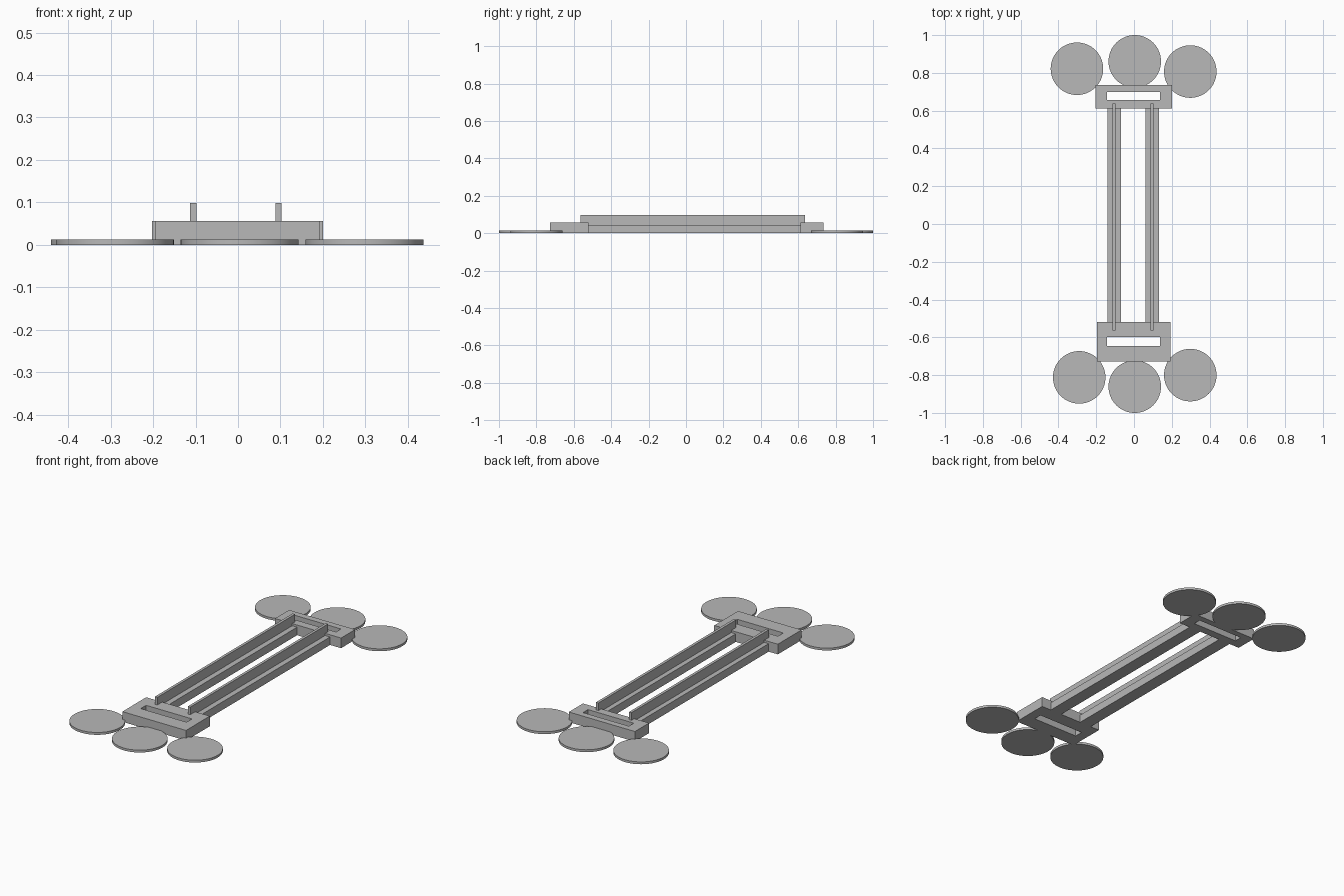
import bpy
import bmesh
import math

cube = bpy.data.objects.get("Cube")
if cube:
    bpy.data.objects.remove(cube, do_unlink=True)

# One plain grey for every part
grey = bpy.data.materials.new("light_grey")
grey.use_nodes = True
colour = (0.48, 0.48, 0.48, 1)
grey.diffuse_color = colour
grey.node_tree.nodes["Principled BSDF"].inputs["Base Color"].default_value = colour


def finish(name, bm):
    bmesh.ops.recalc_face_normals(bm, faces=bm.faces)
    mesh = bpy.data.meshes.new(name)
    bm.to_mesh(mesh)
    bm.free()
    mesh.materials.append(grey)
    obj = bpy.data.objects.new(name, mesh)
    bpy.context.collection.objects.link(obj)
    return obj


def box(name, x, y, z):
    bm = bmesh.new()
    bmesh.ops.create_cube(bm, size=1)
    for v in bm.verts:
        for axis, (low, high) in enumerate((x, y, z)):
            v.co[axis] = low if v.co[axis] < 0 else high
    return finish(name, bm)


def slotted_plate(name, outer, slot, height):
    """Rectangular block with a slot cut right through it."""
    bm = bmesh.new()
    rings = []
    for x0, x1, y0, y1 in (outer, slot):
        rings.append([bm.verts.new((x, y, 0)) for x, y in
                      ((x0, y0), (x1, y0), (x1, y1), (x0, y1))])
    out, inn = rings
    for i in range(4):
        j = (i + 1) % 4
        bm.faces.new((out[i], out[j], inn[j], inn[i]))
    top = bmesh.ops.extrude_face_region(bm, geom=bm.faces[:], use_keep_orig=True)
    for v in top["geom"]:
        if isinstance(v, bmesh.types.BMVert):
            v.co.z = height
    return finish(name, bm)


def disc(name, x, y, radius=0.139, height=0.013):
    bm = bmesh.new()
    bmesh.ops.create_cone(bm, cap_ends=True, segments=64, radius1=radius,
                          radius2=radius, depth=height)
    bmesh.ops.translate(bm, vec=(x, y, height / 2), verts=bm.verts)
    obj = finish(name, bm)
    bpy.ops.object.select_all(action="DESELECT")
    obj.select_set(True)
    bpy.context.view_layer.objects.active = obj
    bpy.ops.object.shade_smooth_by_angle(angle=math.radians(30))


# End plates
slotted_plate("front_plate", (-0.196, 0.192, -0.727, -0.52),
              (-0.142, 0.138, -0.645, -0.598), 0.056)
slotted_plate("back_plate", (-0.203, 0.2, 0.612, 0.735),
              (-0.142, 0.138, 0.657, 0.7), 0.056)

# Two long rails, each carrying a thin upright fin
for side, x in (("right", -0.104), ("left", 0.097)):
    box(side + "_rail", (x - 0.036, x + 0.036), (-0.52, 0.612), (0, 0.044))
    box(side + "_fin", (x - 0.009, x + 0.006), (-0.563, 0.637), (0.044, 0.098))

# Fans of three flat pads at either end
pads = {
    "front_right_pad": (-0.29, -0.812),
    "front_middle_pad": (0.004, -0.861),
    "front_left_pad": (0.298, -0.8),
    "back_right_pad": (-0.302, 0.822),
    "back_middle_pad": (0.004, 0.861),
    "back_left_pad": (0.298, 0.807),
}
for name, (x, y) in pads.items():
    disc(name, x, y)
